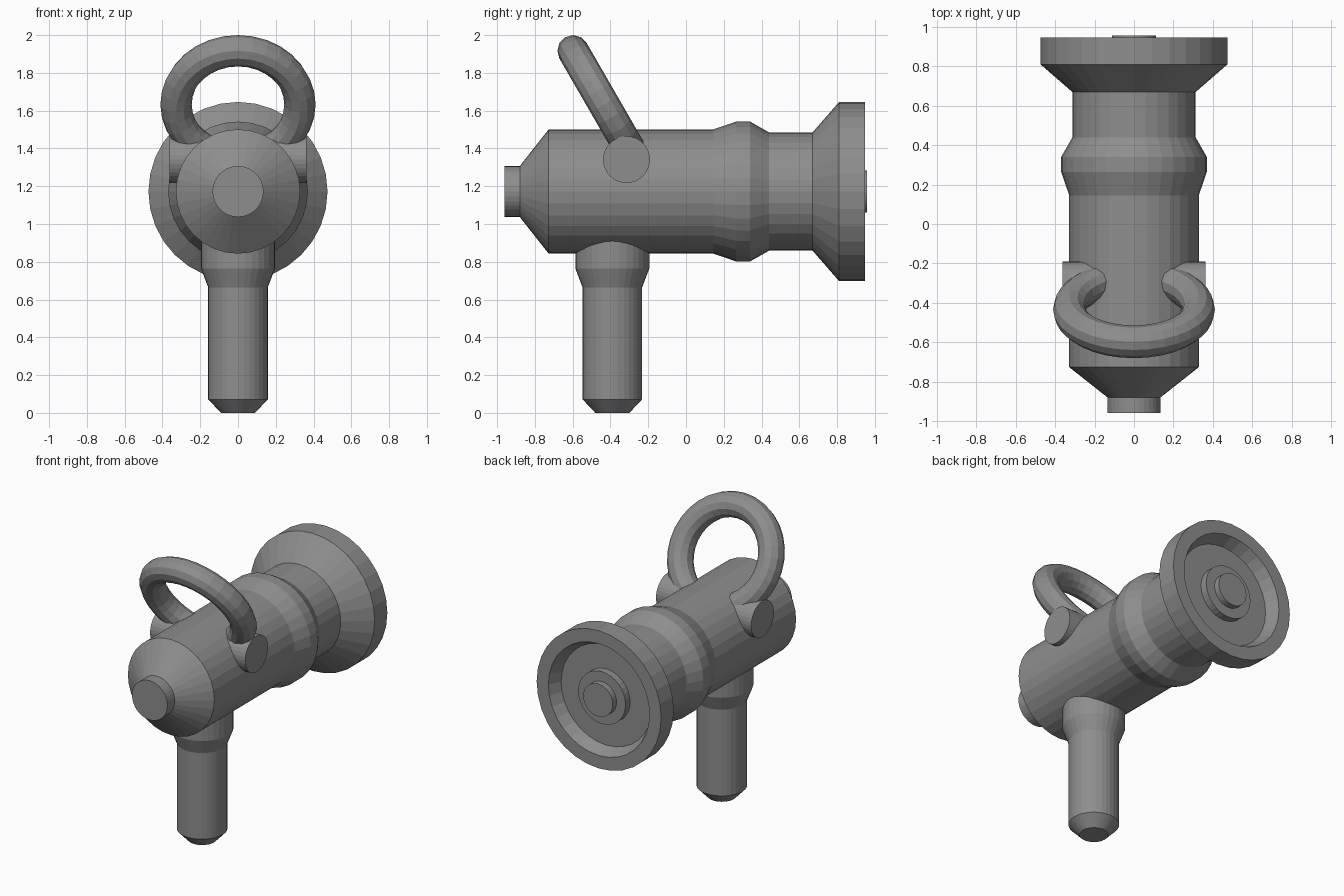
import bpy, bmesh
from math import radians, cos, sin, pi
from mathutils import Matrix

if "Cube" in bpy.data.objects:
    bpy.data.objects.remove(bpy.data.objects["Cube"])

AXIS_Z = 1.172   # height of the barrel axis
POST_Y = -0.39   # post position

dark = bpy.data.materials.new("dark_grey")
dark.diffuse_color = (0.27, 0.27, 0.27, 1)
dark.use_nodes = True
dark.node_tree.nodes["Principled BSDF"].inputs["Base Color"].default_value = dark.diffuse_color


def finish(bm, name, matrix):
    bmesh.ops.recalc_face_normals(bm, faces=bm.faces)
    mesh = bpy.data.meshes.new(name)
    bm.to_mesh(mesh)
    bm.free()
    mesh.materials.append(dark)
    obj = bpy.data.objects.new(name, mesh)
    obj.matrix_world = matrix
    bpy.context.collection.objects.link(obj)
    return obj


def lathe(name, profile, matrix, sides=32):
    """Turn (radius, height) points around local z and cap both ends."""
    bm = bmesh.new()
    rings = [[bm.verts.new((r * cos(2 * pi * i / sides), r * sin(2 * pi * i / sides), h))
              for i in range(sides)] for r, h in profile]
    for a, b in zip(rings, rings[1:]):
        for i in range(sides):
            j = (i + 1) % sides
            bm.faces.new((a[i], a[j], b[j], b[i]))
    bm.faces.new(rings[0][::-1])
    bm.faces.new(rings[-1])
    return finish(bm, name, matrix)


def torus(name, major, minor, matrix, n=32, m=12):
    bm = bmesh.new()
    rings = []
    for i in range(n):
        a = 2 * pi * i / n
        ring = []
        for k in range(m):
            b = 2 * pi * k / m
            d = major + minor * cos(b)
            ring.append(bm.verts.new((d * cos(a), d * sin(a), minor * sin(b))))
        rings.append(ring)
    for i in range(n):
        p, q = rings[i], rings[(i + 1) % n]
        for k in range(m):
            j = (k + 1) % m
            bm.faces.new((p[k], q[k], q[j], p[j]))
    return finish(bm, name, matrix)


# Barrel: nose, cone, body, bulge, flared rim, recessed back with stepped button
barrel = [(0.135, -0.96), (0.135, -0.88), (0.329, -0.727), (0.329, 0.145),
          (0.37, 0.265), (0.37, 0.34), (0.313, 0.44), (0.313, 0.67),
          (0.474, 0.81), (0.474, 0.947), (0.385, 0.947), (0.345, 0.865),
          (0.18, 0.865), (0.18, 0.915), (0.112, 0.915), (0.112, 0.957)]
lathe("barrel", barrel,
      Matrix.Translation((0, 0, AXIS_Z)) @ Matrix.Rotation(radians(-90), 4, 'X'))

# Support post with chamfered foot and wider collar, running up into the barrel
post = [(0.09, 0), (0.158, 0.072), (0.158, 0.665), (0.196, 0.765), (0.196, 1.0)]
lathe("support_post", post, Matrix.Translation((0, POST_Y, 0)))

# Side lugs holding the ring
for side, label in ((1, "right"), (-1, "left")):
    lathe(label + "_lug", [(0.124, 0.1), (0.124, 0.362)],
          Matrix.Translation((0, -0.315, 1.341)) @ Matrix.Rotation(side * radians(90), 4, 'Y'))

# Carrying ring, leaning forward
torus("carrying_ring", 0.328, 0.083,
      Matrix.Translation((0, -0.434, 1.633)) @ Matrix.Rotation(radians(120), 4, 'X'))
